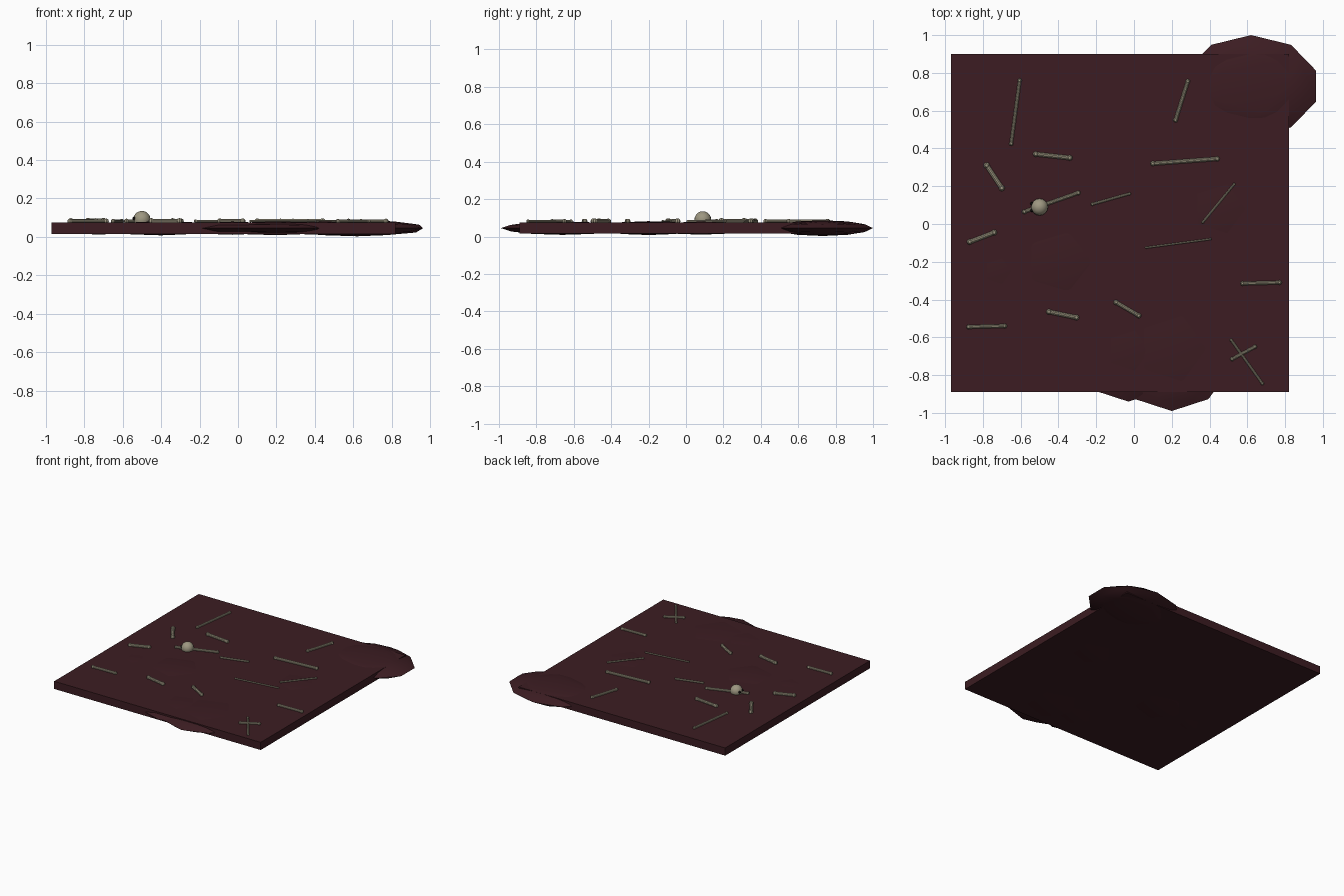
import bpy
from math import atan2, hypot, pi


def material(name, rgb):
    m = bpy.data.materials.new(name)
    m.diffuse_color = (*rgb, 1)
    return m


soil = material("dark_soil", (0.045, 0.012, 0.016))
ivory = material("old_bone", (0.34, 0.31, 0.22))
black = material("socket_dark", (0.01, 0.008, 0.008))


def finish(name, mat, smooth=True):
    o = bpy.context.object
    o.name = name
    o.data.materials.append(mat)
    if smooth:
        bpy.ops.object.shade_smooth_by_angle()
    return o


def ball(name, loc, r, mat, seg=12, rings=8):
    bpy.ops.mesh.primitive_uv_sphere_add(segments=seg, ring_count=rings, radius=r, location=loc)
    return finish(name, mat)


# Ground slab
bpy.ops.mesh.primitive_cube_add(size=1, location=(-0.075, 0.005, 0.045))
bpy.context.object.scale = (1.79, 1.79, 0.06)
finish("ground_slab", soil, False)

# Flattened mounds: x, y, radius x, radius y, half height
mounds = [
    (0.62, 0.73, 0.36, 0.27, 0.042),
    (0.20, -0.66, 0.33, 0.33, 0.036),
    (-0.03, -0.67, 0.27, 0.27, 0.034),
    (-0.40, -0.20, 0.30, 0.28, 0.037),
    (0.45, 0.08, 0.28, 0.27, 0.035),
    (-0.72, -0.25, 0.22, 0.22, 0.033),
]
for x, y, rx, ry, h in mounds:
    bpy.ops.mesh.primitive_ico_sphere_add(subdivisions=2, radius=1, location=(x, y, 0.045))
    bpy.context.object.scale = (rx, ry, h)
    bpy.ops.object.transform_apply(location=False, rotation=False, scale=True)
    finish("soil_mound", soil)

# Scattered bones: start x, y, end x, y, shaft radius
bones = [
    (-0.605, 0.76, -0.65, 0.425, 0.009), (0.285, 0.755, 0.22, 0.55, 0.010),
    (-0.52, 0.37, -0.34, 0.35, 0.012), (-0.78, 0.31, -0.70, 0.19, 0.013),
    (0.10, 0.32, 0.44, 0.345, 0.011), (-0.58, 0.065, -0.295, 0.165, 0.010),
    (-0.22, 0.105, -0.025, 0.16, 0.007), (0.53, 0.21, 0.365, 0.01, 0.006),
    (-0.87, -0.095, -0.74, -0.045, 0.012), (0.065, -0.125, 0.405, -0.08, 0.005),
    (-0.45, -0.465, -0.305, -0.495, 0.012), (-0.095, -0.415, 0.025, -0.485, 0.011),
    (0.575, -0.315, 0.77, -0.31, 0.010), (-0.875, -0.545, -0.685, -0.54, 0.010),
    (0.515, -0.615, 0.68, -0.845, 0.007), (0.52, -0.715, 0.64, -0.65, 0.009),
]
Z = 0.082
for x0, y0, x1, y1, r in bones:
    dx, dy = x1 - x0, y1 - y0
    bpy.ops.mesh.primitive_cylinder_add(
        vertices=10, radius=r, depth=hypot(dx, dy),
        location=((x0 + x1) / 2, (y0 + y1) / 2, Z),
        rotation=(0, pi / 2, atan2(dy, dx)))
    finish("bone_shaft", ivory)
    for x, y in ((x0, y0), (x1, y1)):
        ball("bone_knob", (x, y, Z), r * 1.3, ivory, 8, 6)

# Skull with eye sockets
ball("skull", (-0.50, 0.09, 0.09), 0.045, ivory, 16, 10)
for s in (-1, 1):
    ball("eye_socket", (-0.54, 0.09 + s * 0.017, 0.095), 0.01, black, 8, 6)
